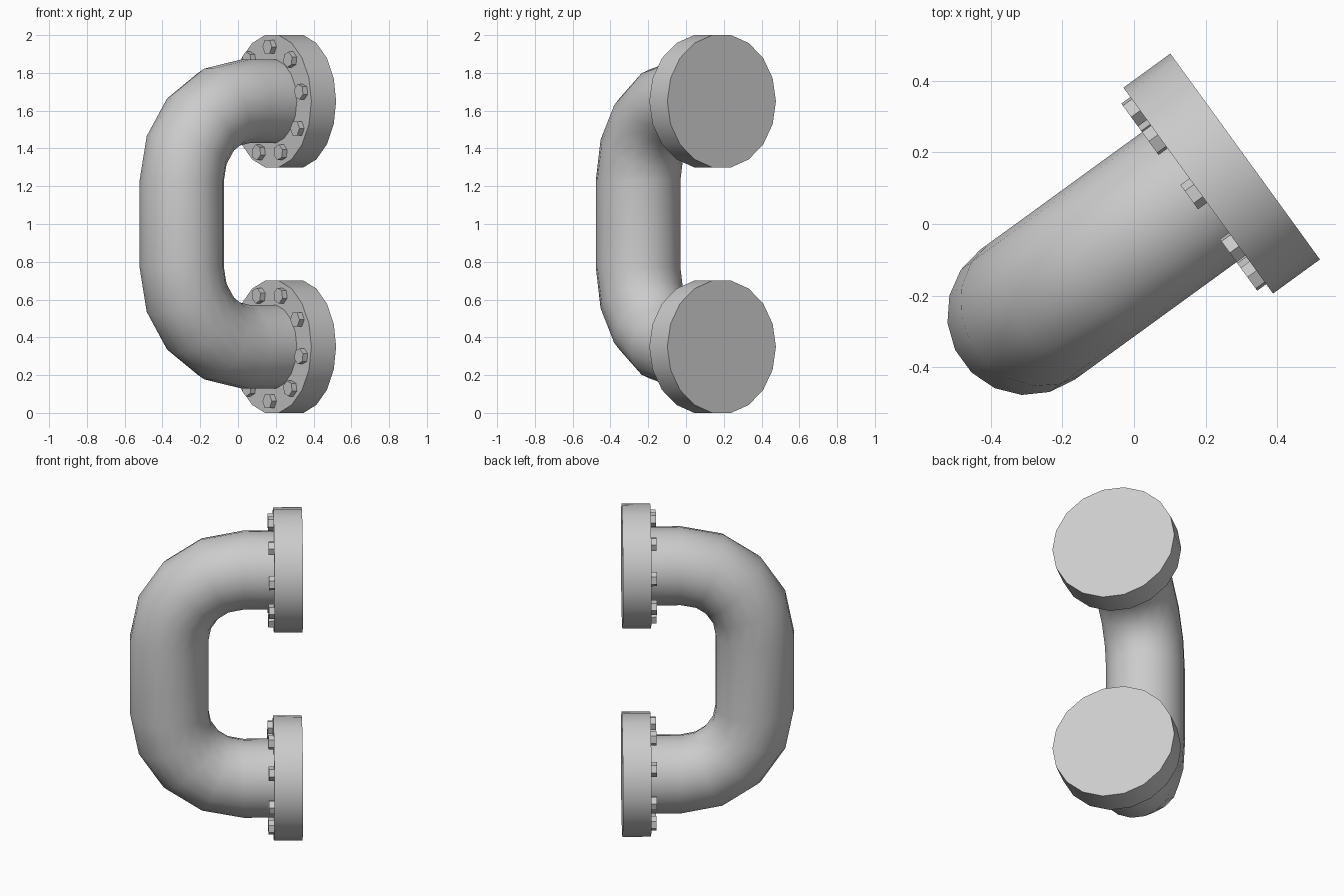
import bpy, bmesh
from math import sin, cos, pi, radians
from mathutils import Vector, Matrix

if "Cube" in bpy.data.objects:
    bpy.data.objects.remove(bpy.data.objects["Cube"])

SIDES = 18
YAW = radians(36)
AXIS = Vector((cos(YAW), sin(YAW), 0))      # direction the flanges face
SIDE = Vector((sin(YAW), -cos(YAW), 0))     # across the pipe
UP = Vector((0, 0, 1))
ORIGIN = SIDE * 0.03
BEND, PIPE_R, FLANGE_R = 0.42, 0.2245, 0.3555
FACE, BACK = 0.2, 0.362                     # flange front and back along AXIS


def point(s, z):
    return ORIGIN + AXIS * s + UP * z


def finish(bm, name):
    bmesh.ops.recalc_face_normals(bm, faces=bm.faces)
    mesh = bpy.data.meshes.new(name)
    bm.to_mesh(mesh)
    bm.free()
    ob = bpy.data.objects.new(name, mesh)
    bpy.context.collection.objects.link(ob)
    return ob


# Cross-sections along the pipe: centre, outward direction, radius
rings = [(point(BACK, 0.35), -UP, FLANGE_R), (point(FACE, 0.35), -UP, FLANGE_R),
         (point(FACE, 0.35), -UP, PIPE_R)]
for zc, start in ((0.77, -90), (1.23, 0)):
    for i in range(5):
        a = radians(start + 22.5 * i)
        n = -AXIS * cos(a) + UP * sin(a)
        rings.append((point(0.03, zc) + n * BEND, n, PIPE_R))
rings += [(point(FACE, 1.65), UP, PIPE_R), (point(FACE, 1.65), UP, FLANGE_R),
          (point(BACK, 1.65), UP, FLANGE_R)]

# Pipe with both flanges as one swept skin
bm = bmesh.new()
loops = []
for c, n, r in rings:
    angles = [(k + 0.5) * 2 * pi / SIDES for k in range(SIDES)]
    loops.append([bm.verts.new(c + (n * cos(t) + SIDE * sin(t)) * r) for t in angles])
for a, b in zip(loops, loops[1:]):
    for k in range(SIDES):
        j = (k + 1) % SIDES
        bm.faces.new((a[k], a[j], b[j], b[k]))
bm.faces.new(loops[0])
bm.faces.new(loops[-1])
pipe = finish(bm, "flanged_pipe")
bpy.context.view_layer.objects.active = pipe
pipe.select_set(True)
bpy.ops.object.shade_smooth_by_angle(angle=radians(30))

# Nine hexagonal bolt heads around each flange
for name, z, out in (("lower_bolts", 0.35, -UP), ("upper_bolts", 1.65, UP)):
    bm = bmesh.new()
    for i in range(9):
        t = i * 2 * pi / 9
        rad = out * cos(t) + SIDE * sin(t)
        tan = AXIS.cross(rad)
        rot = Matrix((rad, tan, AXIS)).transposed().to_4x4()
        pos = point(FACE - 0.011, z) + rad * 0.288
        bmesh.ops.create_cone(bm, cap_ends=True, segments=6, radius1=0.042, radius2=0.042,
                              depth=0.04, matrix=Matrix.Translation(pos) @ rot @ Matrix.Rotation(pi / 6 * 0, 4, 'Z'))
    finish(bm, name)
